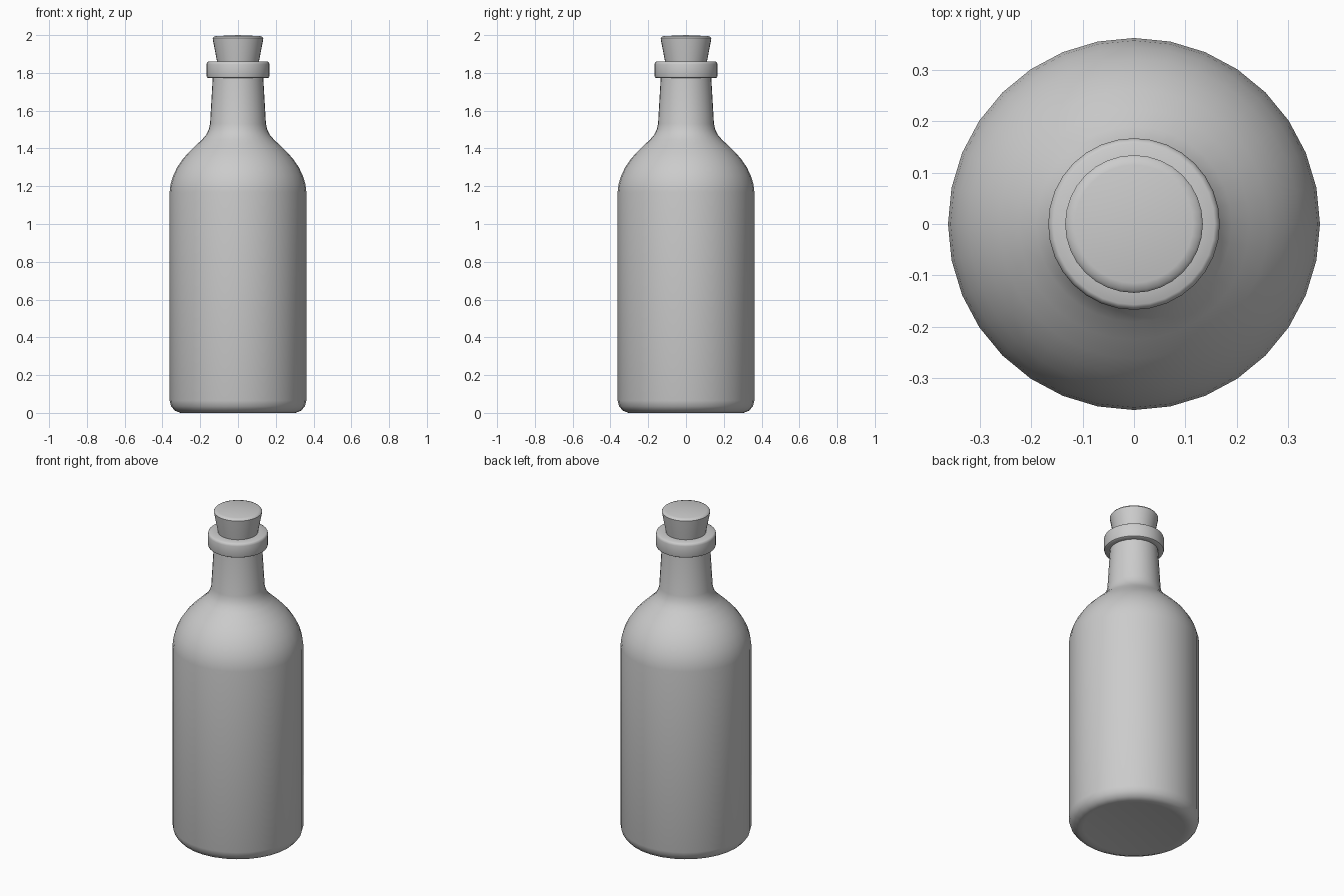
import bpy, bmesh, math

if "Cube" in bpy.data.objects:
    bpy.data.objects.remove(bpy.data.objects["Cube"])

SIDES = 32


def lathe(name, profile, angle=40):
    """Spin an (r, z) profile around z; r = 0 ends become a single pole."""
    bm = bmesh.new()
    rings = []
    for r, z in profile:
        if r == 0:
            rings.append([bm.verts.new((0, 0, z))] * SIDES)
        else:
            rings.append([bm.verts.new((r * math.cos(2 * math.pi * i / SIDES),
                                        r * math.sin(2 * math.pi * i / SIDES), z))
                          for i in range(SIDES)])
    for a, b in zip(rings, rings[1:]):
        for i in range(SIDES):
            j = (i + 1) % SIDES
            bm.faces.new(dict.fromkeys((a[i], a[j], b[j], b[i])))
    bmesh.ops.recalc_face_normals(bm, faces=bm.faces)
    mesh = bpy.data.meshes.new(name)
    bm.to_mesh(mesh)
    bm.free()
    obj = bpy.data.objects.new(name, mesh)
    bpy.context.collection.objects.link(obj)
    bpy.ops.object.select_all(action='DESELECT')
    obj.select_set(True)
    bpy.context.view_layer.objects.active = obj
    bpy.ops.object.shade_smooth_by_angle(angle=math.radians(angle))
    return obj


# Glass: base, body, shoulder, neck, collar and mouth
lathe("bottle", [
    (0, 0.005), (0.28, 0.005), (0.305, 0.0), (0.335, 0.012), (0.354, 0.035),
    (0.362, 0.065), (0.362, 1.17), (0.357, 1.21), (0.344, 1.255),
    (0.322, 1.30), (0.293, 1.343), (0.262, 1.378), (0.225, 1.414),
    (0.19, 1.447), (0.168, 1.473), (0.155, 1.50), (0.148, 1.53),
    (0.134, 1.772),
    (0.157, 1.772), (0.164, 1.776), (0.167, 1.786), (0.167, 1.845),
    (0.164, 1.855), (0.157, 1.86), (0.112, 1.86), (0.108, 1.855), (0.1, 1.72)])

# Tapered cork stopper
lathe("cork", [
    (0, 1.72), (0.088, 1.72), (0.111, 1.86), (0.133, 1.975),
    (0.134, 1.984), (0.129, 1.991), (0.115, 1.995), (0, 2.0)])
